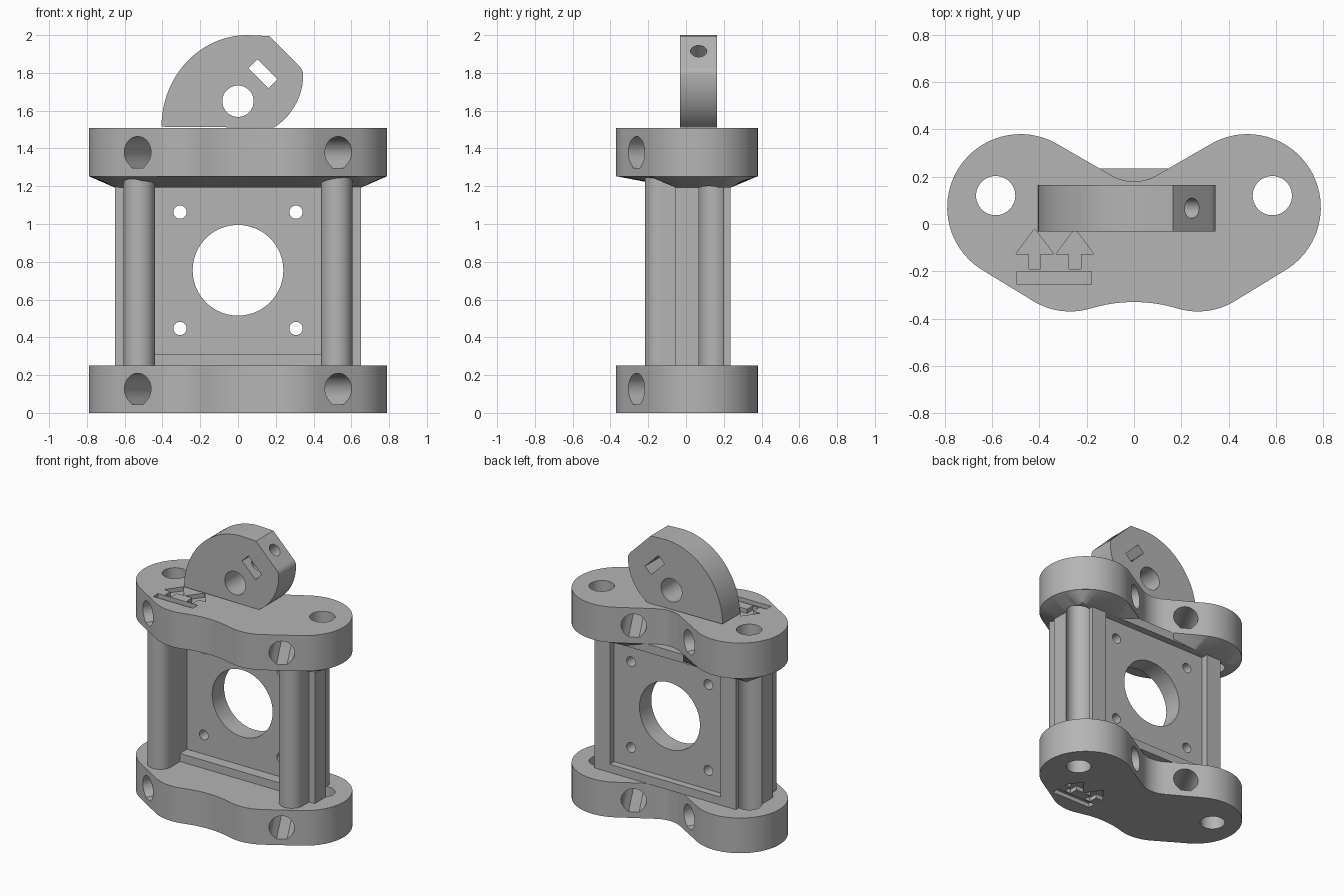
import bpy, bmesh, math
from mathutils import Vector

cube = bpy.data.objects.get("Cube")
if cube:
    bpy.data.objects.remove(cube, do_unlink=True)

grey = bpy.data.materials.new("plain_grey")
grey.use_nodes = True
colour = (0.46, 0.46, 0.46, 1)
grey.diffuse_color = colour
grey.node_tree.nodes["Principled BSDF"].inputs["Base Color"].default_value = colour

X, Y, Z = Vector((1, 0, 0)), Vector((0, 1, 0)), Vector((0, 0, 1))


def arc(cx, cy, r, a0, a1, n=24, ry=None):
    ry = ry or r
    angles = [math.radians(a0 + (a1 - a0) * i / n) for i in range(n + 1)]
    return [(cx + r * math.cos(a), cy + ry * math.sin(a)) for a in angles]


def circle(cx, cy, r, n=48):
    return arc(cx, cy, r, 0, 360, n)[:-1]


def loft(name, ring_a, ring_b):
    """Solid between two matching rings of 3D points."""
    bm = bmesh.new()
    a = [bm.verts.new(p) for p in ring_a]
    b = [bm.verts.new(p) for p in ring_b]
    n = len(a)
    for i in range(n):
        j = (i + 1) % n
        bm.faces.new((a[i], a[j], b[j], b[i]))
    bm.faces.new(a[::-1])
    bm.faces.new(b)
    bmesh.ops.remove_doubles(bm, verts=bm.verts, dist=0.0005)
    bmesh.ops.recalc_face_normals(bm, faces=bm.faces)
    mesh = bpy.data.meshes.new(name)
    bm.to_mesh(mesh)
    bm.free()
    mesh.materials.append(grey)
    ob = bpy.data.objects.new(name, mesh)
    bpy.context.collection.objects.link(ob)
    return ob


def prism(name, pts, w0, w1, axes=(X, Y, Z), origin=(0, 0, 0)):
    """Extrude a 2D profile along the third axis."""
    u, v, w = axes
    o = Vector(origin)
    return loft(name, [o + u * p + v * q + w * w0 for p, q in pts],
                [o + u * p + v * q + w * w1 for p, q in pts])


def rect(x0, x1, y0, y1):
    return [(x0, y0), (x1, y0), (x1, y1), (x0, y1)]


def activate(ob):
    bpy.ops.object.select_all(action='DESELECT')
    ob.select_set(True)
    bpy.context.view_layer.objects.active = ob


def cut(ob, *cutters):
    for c in cutters:
        c.hide_render = True
        mod = ob.modifiers.new("cut", 'BOOLEAN')
        mod.operation = 'DIFFERENCE'
        mod.solver = 'EXACT'
        mod.object = c
        activate(ob)
        bpy.ops.object.modifier_apply(modifier=mod.name)
        bpy.data.objects.remove(c, do_unlink=True)


def smooth(ob):
    activate(ob)
    bpy.ops.object.shade_smooth_by_angle(angle=math.radians(28))


def mirrored(pts):
    return pts + [(-x, y) for x, y in reversed(pts) if abs(x) > 1e-6]


# Two-lobed plate outline, right half from front centre to back centre
outline = mirrored(
    arc(0, -0.96, 0.63, 90, 73.1, 8)
    + arc(0.27, -0.07, 0.3, -106.9, -60, 12)
    + arc(0.48, 0.07, 0.31, -60, 120, 40)
    + arc(0, 0.37, 0.19, -60, -90, 10))

ROD = (0.585, 0.12)
R = 0.083


def rod_holes():
    return [prism("rod_cutter", circle(s * ROD[0], ROD[1], R), -0.1, 1.6)
            for s in (-1, 1)]


# Clamp hole profile: round with a flattened bottom
flat = R * math.tan(math.radians(22.5))
clamp_profile = arc(0, 0, R, -45, 225, 36) + [(-flat, -R), (flat, -R)]


def clamp_holes(z):
    out = []
    for s in (-1, 1):
        w = Vector((-s * 0.5, math.sqrt(0.75), 0))
        out.append(prism("clamp_cutter", clamp_profile, -0.3, 0.9,
                         (w.cross(Z), Z, w), (s * 0.53, -0.26, z)))
    return out


def mark_cutters(side, z0, z1):
    """Two arrows over a bar, engraved."""
    half = [(0.025, -0.19), (0.025, -0.127), (0.08, -0.127), (0, -0.02)]
    shapes = [[(c + x, y) for x, y in mirrored(half)] for c in (-0.42, -0.25)]
    shapes.append(rect(-0.495, -0.18, -0.255, -0.2))
    return [prism("mark_cutter", [(side * x, y) for x, y in s], z0, z1) for s in shapes]


# Plates
bottom_plate = prism("bottom_plate", outline, 0, 0.252)
cut(bottom_plate, *rod_holes(), *clamp_holes(0.127), *mark_cutters(-1, -0.05, 0.03))
top_plate = prism("top_plate", outline, 1.252, 1.507)
cut(top_plate, *rod_holes(), *clamp_holes(1.38), *mark_cutters(1, 1.477, 1.56))

# Sloped support beneath the top plate
support = loft("top_plate_support",
               [(min(0.65, max(-0.65, x)), min(0.235, max(-0.05, y)), 1.192)
                for x, y in outline],
               [(x, y, 1.253) for x, y in outline])
cut(support, *rod_holes())

# Side columns: rounded front, grooved for the rod at the back
column = ([(0.44, 0.235), (0.56, 0.235)]
          + arc(*ROD, R, 107.6, 321.3, 32)
          + [(0.65, -0.058), (0.605, -0.058)]
          + arc(0.522, -0.135, R, 0, -180, 24))
columns = []
for side, label in ((1, "left"), (-1, "right")):
    columns.append(prism(label + "_column", [(side * x, y) for x, y in column], 0.25, 1.25))

# Motor panel with centre hole and four screw holes
FRONT = (X, Z, Y)
panel = prism("motor_panel", rect(-0.445, 0.445, 0.25, 1.25), 0.05, 0.185, FRONT)
holes = [prism("bore", circle(0, 0.755, 0.24, 72), -0.2, 0.5, FRONT)]
for sx in (-1, 1):
    for sz in (-1, 1):
        holes.append(prism("screw", circle(sx * 0.307, 0.755 + sz * 0.308, 0.035, 24),
                           -0.2, 0.5, FRONT))
cut(panel, *holes)

# Ledges above and below the panel
for name, z0, z1 in (("bottom_ledge", 0.25, 0.31), ("top_ledge", 1.192, 1.253)):
    prism(name, rect(-0.445, 0.445, -0.03, 0.235), z0, z1)

# Cam-shaped lug on top
lug_profile = (arc(0.05, 1.515, 0.455, 180, 90, 32, 0.485)
               + [(0.165, 1.995)]
               + arc(0.285, 1.79, 0.06, 45, 0, 8)
               + arc(0.015, 1.79, 0.33, -2, -58, 20))
lug = prism("cam_lug", lug_profile, -0.032, 0.165, FRONT)
d = math.sqrt(0.5)
along, across = Vector((d, 0, -d)), Vector((d, 0, d))
cut(lug,
    prism("pivot_cutter", circle(0, 1.65, R), -0.2, 0.4, FRONT),
    prism("nut_cutter", rect(-0.075, 0.075, -0.034, 0.034), -0.3, 0.3,
          (along, across, Y), (0.132, 0, 1.795)),
    prism("bolt_cutter", circle(0, 0, 0.043, 32), -0.32, 0.15,
          (along, Y, across), (0.245, 0.067, 1.915)))

for ob in [bottom_plate, top_plate, support, panel, lug] + columns:
    smooth(ob)
